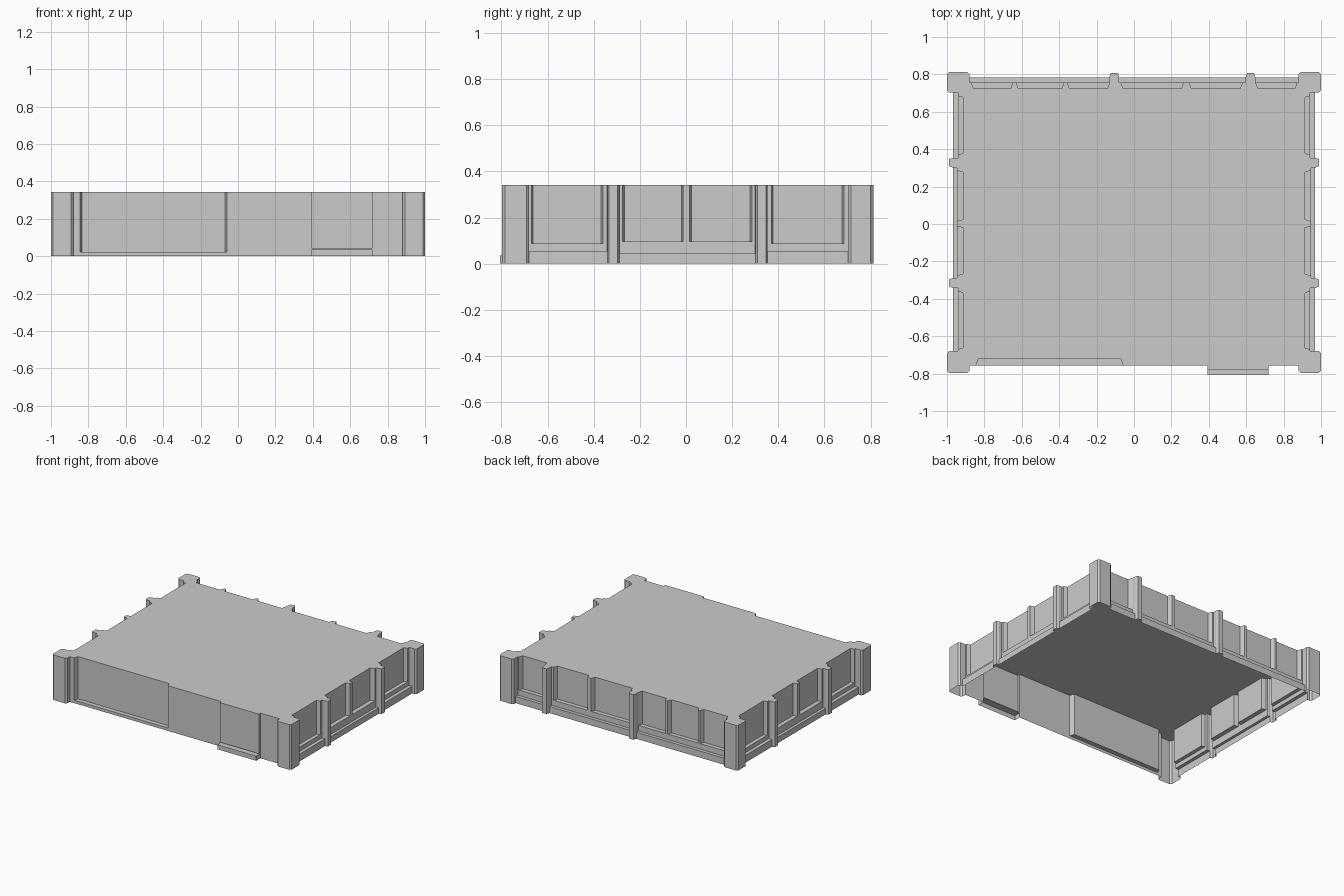
import bpy, bmesh

if "Cube" in bpy.data.objects:
    bpy.data.objects.remove(bpy.data.objects["Cube"])

TOP = 0.342
SIDES = {
    'right': lambda a, d: (d, a),
    'left': lambda a, d: (-d, a),
    'back': lambda a, d: (a, d),
    'front': lambda a, d: (a, -d),
}


def prism(bm, pts, z0, z1):
    lo = [bm.verts.new((x, y, z0)) for x, y in pts]
    hi = [bm.verts.new((x, y, z1)) for x, y in pts]
    n = len(pts)
    bm.faces.new(lo[::-1])
    bm.faces.new(hi)
    for i in range(n):
        j = (i + 1) % n
        bm.faces.new((lo[i], lo[j], hi[j], hi[i]))


def recess(bm, side, a0, a1, d_in, d_out, z0, taper):
    """Cutter with splayed jambs, open at the top and the outside."""
    f = SIDES[side]
    pts = [(a0, 0.9 if side in ('front', 'back') else 1.1), (a0, d_out),
           (a0 + taper, d_in), (a1 - taper, d_in), (a1, d_out),
           (a1, 0.9 if side in ('front', 'back') else 1.1)]
    prism(bm, [f(a, d) for a, d in pts], z0, 0.45)


def pilaster(bm, side, a, d_base, d_out):
    f = SIDES[side]
    pts = [(-0.026, d_base - 0.06), (-0.026, d_base + 0.004), (-0.019, d_out),
           (0.019, d_out), (0.026, d_base + 0.004), (0.026, d_base - 0.06)]
    prism(bm, [f(a + p, d) for p, d in pts], 0, TOP)


def box(bm, x0, x1, y0, y1, z0, z1, c=0.0):
    if c:
        pts = [(x0 + c, y0), (x1 - c, y0), (x1, y0 + c), (x1, y1 - c),
               (x1 - c, y1), (x0 + c, y1), (x0, y1 - c), (x0, y0 + c)]
    else:
        pts = [(x0, y0), (x1, y0), (x1, y1), (x0, y1)]
    prism(bm, pts, z0, z1)


def make(name, bm, helper=False):
    bmesh.ops.recalc_face_normals(bm, faces=bm.faces[:])
    me = bpy.data.meshes.new(name)
    bm.to_mesh(me)
    bm.free()
    ob = bpy.data.objects.new(name, me)
    bpy.context.collection.objects.link(ob)
    ob.hide_render = helper
    return ob


# main storey block
bm = bmesh.new()
box(bm, -0.968, 0.968, -0.757, 0.782, 0, TOP)
storey = make("building_storey", bm)

# shallow bay recesses and deeper window panels
bays, panels = bmesh.new(), bmesh.new()
for side in ('left', 'right'):
    for a0, a1, z, d in ((-0.70, -0.335, 0.055, 0.942), (-0.305, 0.305, 0.045, 0.947),
                         (0.335, 0.72, 0.055, 0.942)):
        recess(bays, side, a0, a1, d, 0.968, z, 0.007)
    for a0, a1, z in ((-0.67, -0.36, 0.087), (-0.275, -0.012, 0.097),
                      (0.016, 0.285, 0.097), (0.37, 0.685, 0.087)):
        recess(panels, side, a0, a1, 0.914, 0.944, z, 0.008)
for a0, a1 in ((-0.89, -0.12), (-0.09, 0.61), (0.64, 0.89)):
    recess(bays, 'back', a0, a1, 0.757, 0.782, 0.05, 0.007)
for a0, a1 in ((-0.87, -0.647), (-0.63, -0.374), (-0.357, -0.13),
               (-0.07, 0.265), (0.295, 0.58), (0.65, 0.872)):
    recess(panels, 'back', a0, a1, 0.725, 0.757, 0.092, 0.012)
recess(panels, 'front', -0.845, -0.058, 0.723, 0.757, 0.022, 0.012)
bay_cutter = make("bay_cutter", bays, True)
panel_cutter = make("panel_cutter", panels, True)

# corner piers, pilasters, door slab and door step
bm = bmesh.new()
for x0, x1 in ((-1, -0.88), (0.88, 1)):
    box(bm, x0, x1, 0.703, 0.812, 0, TOP, 0.012)
    box(bm, x0, x1, -0.797, -0.68, 0, TOP, 0.012)
for a in (-0.315, 0.328):
    pilaster(bm, 'left', a, 0.966, 0.988)
    pilaster(bm, 'right', a, 0.966, 0.988)
for a in (-0.105, 0.623):
    pilaster(bm, 'back', a, 0.78, 0.807)
box(bm, 0.392, 0.718, -0.777, -0.74, 0.042, TOP)
box(bm, 0.392, 0.718, -0.807, -0.735, 0, 0.035)
trim = make("trim_source", bm, True)

# combine the parts
bpy.context.view_layer.objects.active = storey
for cutter, op in ((bay_cutter, 'DIFFERENCE'), (panel_cutter, 'DIFFERENCE'), (trim, 'UNION')):
    m = storey.modifiers.new(cutter.name, 'BOOLEAN')
    m.operation, m.solver, m.object = op, 'EXACT', cutter
    bpy.ops.object.modifier_apply(modifier=m.name)
for ob in (bay_cutter, panel_cutter, trim):
    bpy.data.objects.remove(ob)

# the underside is open
bm = bmesh.new()
bm.from_mesh(storey.data)
floor = [f for f in bm.faces if all(v.co.z < 0.001 for v in f.verts)]
bmesh.ops.delete(bm, geom=floor, context='FACES')
bm.to_mesh(storey.data)
bm.free()
